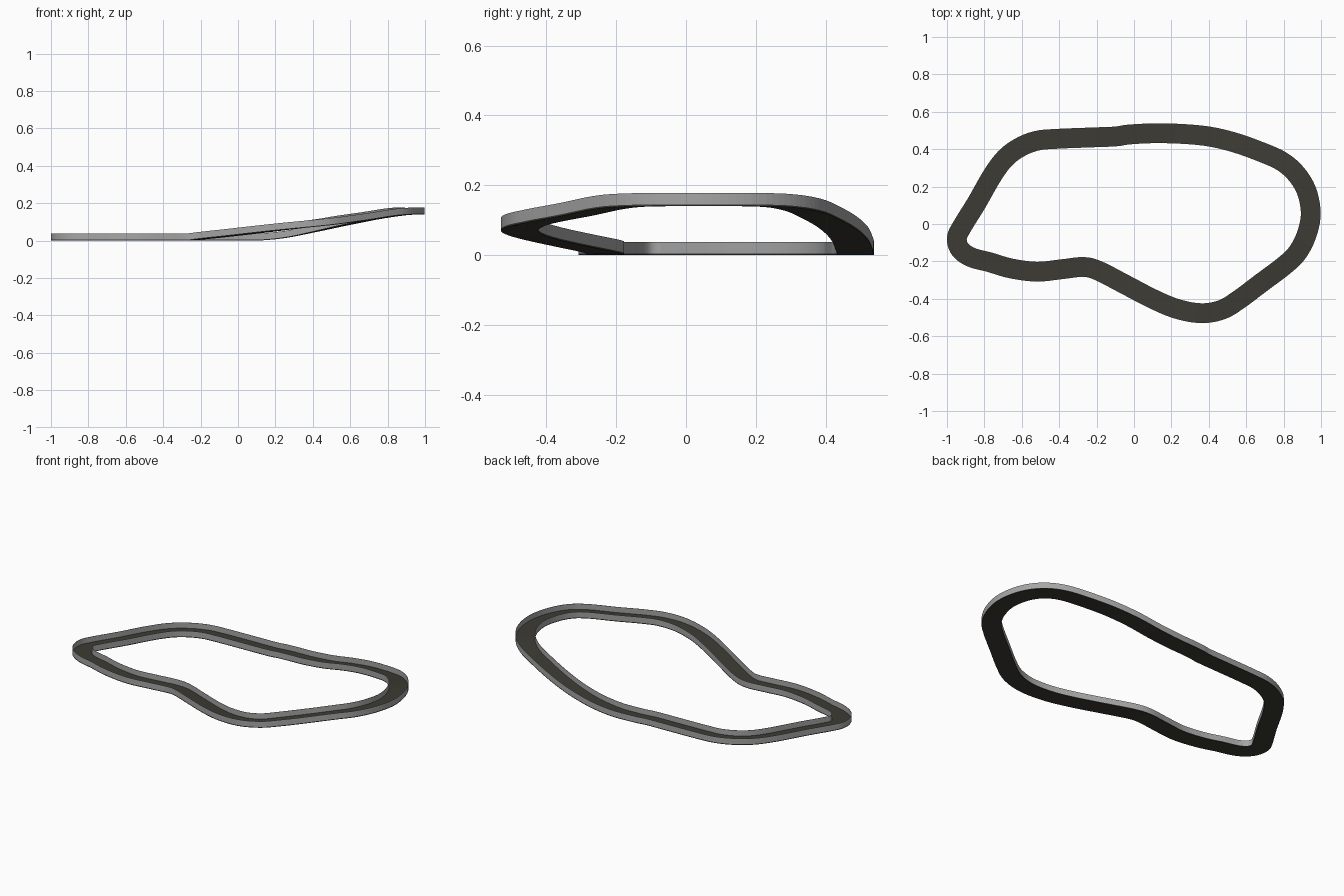
import bpy, bmesh
from mathutils import Vector

if "Cube" in bpy.data.objects:
    bpy.data.objects.remove(bpy.data.objects["Cube"])

# centre line of the circuit: x, y, height of the underside
PATH = [(.945, .05, .14), (.925, .17, .14), (.87, .265, .137), (.79, .335, .125),
        (.68, .385, .104), (.54, .435, .075), (.40, .468, .044), (.25, .482, .014), (.10, .485, 0),
        (-.03, .478, 0), (-.10, .468, 0), (-.25, .462, 0), (-.42, .455, 0),
        (-.52, .445, 0), (-.61, .41, 0), (-.69, .35, 0), (-.76, .255, 0),
        (-.84, .115, 0), (-.92, -.015, 0), (-.947, -.075, 0), (-.93, -.135, 0),
        (-.87, -.178, 0), (-.77, -.205, 0), (-.66, -.237, 0), (-.52, -.255, 0), (-.38, -.241, 0),
        (-.27, -.23, .001), (-.19, -.25, .008), (-.05, -.322, .023), (.10, -.40, .04),
        (.23, -.454, .055), (.36, -.477, .069), (.47, -.458, .082), (.56, -.405, .095),
        (.68, -.315, .112), (.80, -.225, .131), (.87, -.158, .138), (.92, -.065, .14)]
HALF, SLAB, WALL, THIN = .053, .005, .038, .0015
STEPS = 6


def smooth_loop(points):
    """Closed Catmull-Rom curve through the points."""
    p, out = [Vector(q) for q in points], []
    n = len(p)
    for i in range(n):
        a, b, c, d = p[i - 1], p[i], p[(i + 1) % n], p[(i + 2) % n]
        for k in range(STEPS):
            t = k / STEPS
            out.append(.5 * (2 * b + (c - a) * t + (2 * a - 5 * b + 4 * c - d) * t * t
                             + (3 * b - a - 3 * c + d) * t ** 3))
    for v in out:
        v.z = max(v.z, 0)
    return out


def material(name, col):
    m = bpy.data.materials.new(name)
    m.diffuse_color = (*col, 1)
    m.use_nodes = True
    m.node_tree.nodes["Principled BSDF"].inputs["Base Color"].default_value = m.diffuse_color
    return m


def sweep(name, line, section, mat):
    """Sweep a closed (offset, height) section round the loop."""
    bm, rings, n = bmesh.new(), [], len(line)
    for i in range(n):
        t = line[(i + 1) % n] - line[i - 1]
        side = Vector((t.y, -t.x, 0)).normalized()
        rings.append([bm.verts.new(line[i] + side * o + Vector((0, 0, h))) for o, h in section])
    m = len(section)
    for i in range(n):
        r, s = rings[i], rings[(i + 1) % n]
        for j in range(m):
            k = (j + 1) % m
            bm.faces.new((r[j], r[k], s[k], s[j]))
    bmesh.ops.recalc_face_normals(bm, faces=bm.faces)
    me = bpy.data.meshes.new(name)
    bm.to_mesh(me)
    bm.free()
    me.materials.append(mat)
    ob = bpy.data.objects.new(name, me)
    bpy.context.collection.objects.link(ob)
    return ob


def box(x0, x1, z0, z1):
    return [(x0, z0), (x1, z0), (x1, z1), (x0, z1)]


asphalt = material("dark asphalt", (.045, .043, .034))
barrier = material("grey barrier", (.38, .38, .38))
line = smooth_loop(PATH)

# road deck and the two thin barriers along its edges
sweep("road_deck", line, box(-HALF, HALF, 0, SLAB), asphalt)
sweep("outer_barrier", line, box(HALF - THIN, HALF, SLAB, WALL), barrier)
sweep("inner_barrier", line, box(-HALF, -HALF + THIN, SLAB, WALL), barrier)
